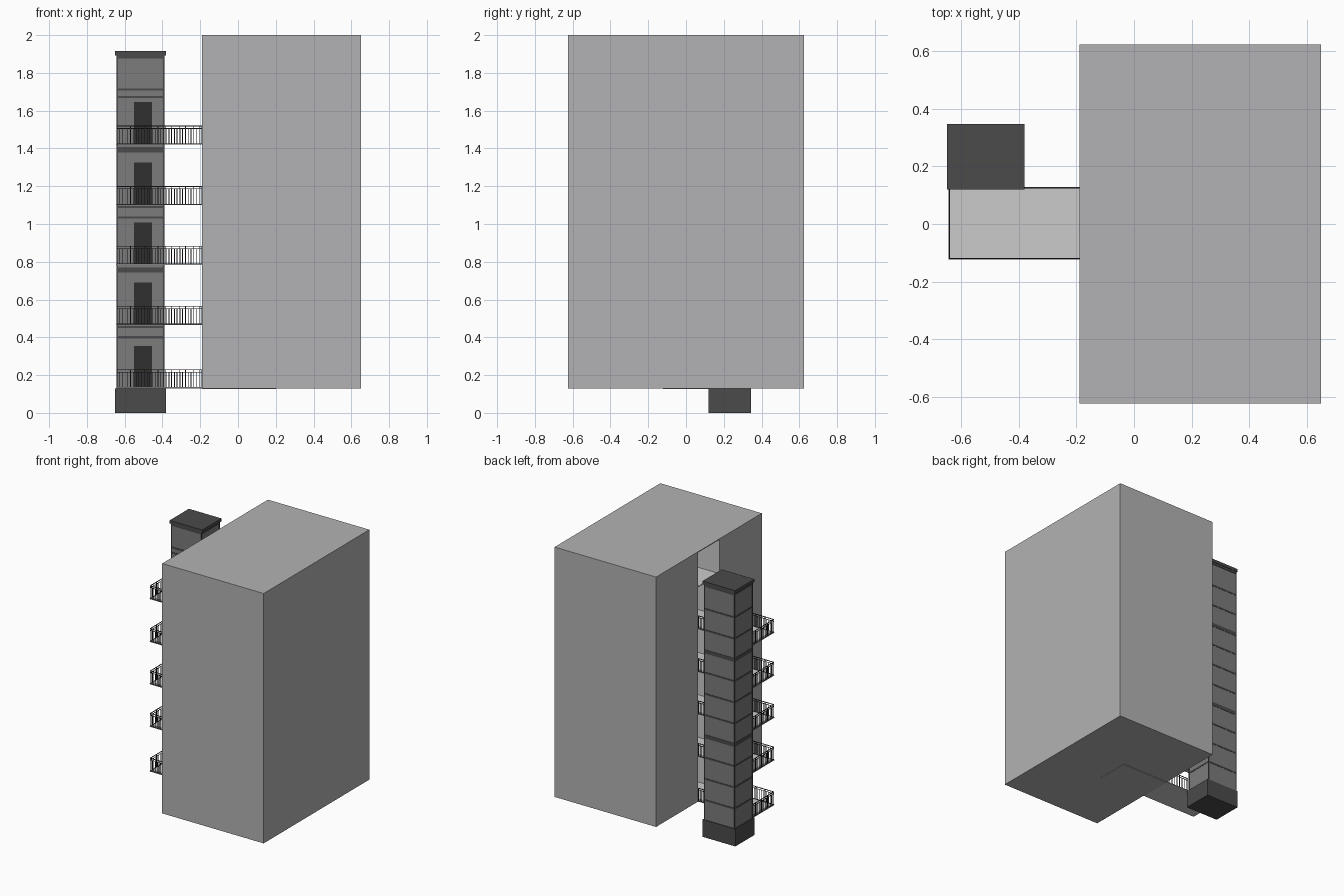
import bpy, bmesh
from mathutils import Matrix, Vector

if "Cube" in bpy.data.objects:
    bpy.data.objects.remove(bpy.data.objects["Cube"])


def mat(name, v):
    m = bpy.data.materials.new(name)
    m.diffuse_color = (v, v, v * 1.02, 1)
    m.use_nodes = True
    m.node_tree.nodes["Principled BSDF"].inputs["Base Color"].default_value = m.diffuse_color
    return m


WALL = mat("wall_grey", 0.45)
LIGHT = mat("light_concrete", 0.8)
TOWER = mat("tower_grey", 0.2)
DARK = mat("dark_trim", 0.07)
BLACK = mat("black_metal", 0.03)


def finish(name, bm, *mats):
    bmesh.ops.recalc_face_normals(bm, faces=bm.faces[:])
    me = bpy.data.meshes.new(name)
    bm.to_mesh(me)
    bm.free()
    for m in mats:
        me.materials.append(m)
    ob = bpy.data.objects.new(name, me)
    bpy.context.collection.objects.link(ob)
    return ob


def add_box(bm, x0, x1, y0, y1, z0, z1):
    c = Vector(((x0 + x1) / 2, (y0 + y1) / 2, (z0 + z1) / 2))
    s = Matrix.Diagonal((x1 - x0, y1 - y0, z1 - z0, 1))
    bmesh.ops.create_cube(bm, size=1, matrix=Matrix.Translation(c) @ s)


def box(name, m, *b):
    bm = bmesh.new()
    add_box(bm, *b)
    return finish(name, bm, m)


FLOORS = [0.13, 0.465, 0.783, 1.10, 1.42]
X0, XB, XR = -0.645, -0.19, 0.20      # landing end, building face, recess back
Y0, Y1 = -0.123, 0.128                # corridor sides

# building block: U-shaped plan with a light corridor recess
bm = bmesh.new()
plan = [(XB, -0.625), (0.65, -0.625), (0.65, 0.625), (XB, 0.625),
        (XB, Y1), (XR, Y1), (XR, Y0), (XB, Y0)]
face = bm.faces.new([bm.verts.new((x, y, 0.13)) for x, y in plan])
ext = bmesh.ops.extrude_face_region(bm, geom=[face])
bmesh.ops.translate(bm, vec=(0, 0, 1.87),
                    verts=[v for v in ext["geom"] if isinstance(v, bmesh.types.BMVert)])
for f in bm.faces:
    c = f.calc_center_median()
    if len(f.verts) == 4 and c.x < XR + 0.01 and Y0 - 0.01 < c.y < Y1 + 0.01:
        f.material_index = 1
finish("building", bm, WALL, LIGHT)
box("recess_roof", WALL, XB, XR, Y0, Y1, 1.994, 2.0)
box("recess_floor_plate", WALL, XB, XR, Y0, Y1, 0.126, 0.13)
box("upper_corridor_floor", LIGHT, XB, XR, Y0, Y1, 1.734, 1.74)

# stair tower: base, shaft, cap
TX0, TX1, TY0, TY1 = -0.64, -0.393, 0.13, 0.34
box("tower_base", DARK, -0.65, -0.38, 0.12, 0.345, 0, 0.13)
box("tower_shaft", TOWER, TX0, TX1, TY0, TY1, 0.13, 1.89)
box("tower_cap", DARK, -0.65, -0.38, 0.12, 0.347, 1.892, 1.915)
box("tower_cap_neck", DARK, TX0 - 0.004, TX1 + 0.004, TY0 - 0.004, TY1 + 0.004, 1.875, 1.892)

# tower bands: thin ones each half floor, thick ones at two levels
bm = bmesh.new()
e = 0.002
for i in range(10):
    z = 0.277 + i * 0.159
    h = 0.014 if i in (3, 7) else 0.006
    add_box(bm, TX0 - e, TX1 + e, TY0 + 0.01, TY1 + e, z - h, z + h)
for z, h in [(0.40, .006), (0.455, .006), (0.757, .014), (1.035, .006),
             (1.09, .006), (1.393, .014), (1.672, .006), (1.712, .006)]:
    add_box(bm, TX0, TX1, TY0 - e, TY0 + 0.01, z - h, z + h)
finish("tower_bands", bm, DARK)

# tower corner strips
bm = bmesh.new()
for x in (TX0, TX1):
    for y in (TY0, TY1):
        add_box(bm, x - 0.004, x + 0.004, y - 0.004, y + 0.004, 0.13, 1.89)
finish("tower_corner_strips", bm, DARK)


# railing run from point a to point b (axis aligned)
def rail(bm, a, b, z):
    a, b = Vector(a), Vector(b)

    def bar(p, q, w, z0, z1):
        add_box(bm, min(p.x, q.x) - w, max(p.x, q.x) + w,
                min(p.y, q.y) - w, max(p.y, q.y) + w, z0, z1)
    bar(a, b, 0.0022, z + 0.097, z + 0.101)
    bar(a, b, 0.0015, z + 0.084, z + 0.087)
    bar(a, b, 0.0015, z + 0.004, z + 0.007)
    n = max(1, round((b - a).length / 0.0148))
    for i in range(n + 1):
        p = a.lerp(b, i / n)
        post = i % 5 == 0 or i == n
        bar(p, p, 0.002 if post else 0.0013, z, z + (0.098 if post else 0.085))


# landings, railings and doors on every floor
for k, z in enumerate(FLOORS, 1):
    box(f"landing_{k}", LIGHT, X0, XR, Y0, Y1, z, z + 0.004)
    bm = bmesh.new()
    i = 0.003
    rail(bm, (X0 + i, Y0 + i), (XB, Y0 + i), z)
    rail(bm, (X0 + i, Y0 + i), (X0 + i, Y1 - i), z)
    rail(bm, (TX1 + 0.01, Y1 - i), (XB, Y1 - i), z)
    finish(f"railing_{k}", bm, BLACK)
    box(f"door_{k}", BLACK, -0.55, -0.455, TY0 - 0.004, TY0 + 0.01, z + 0.004, z + 0.225)
